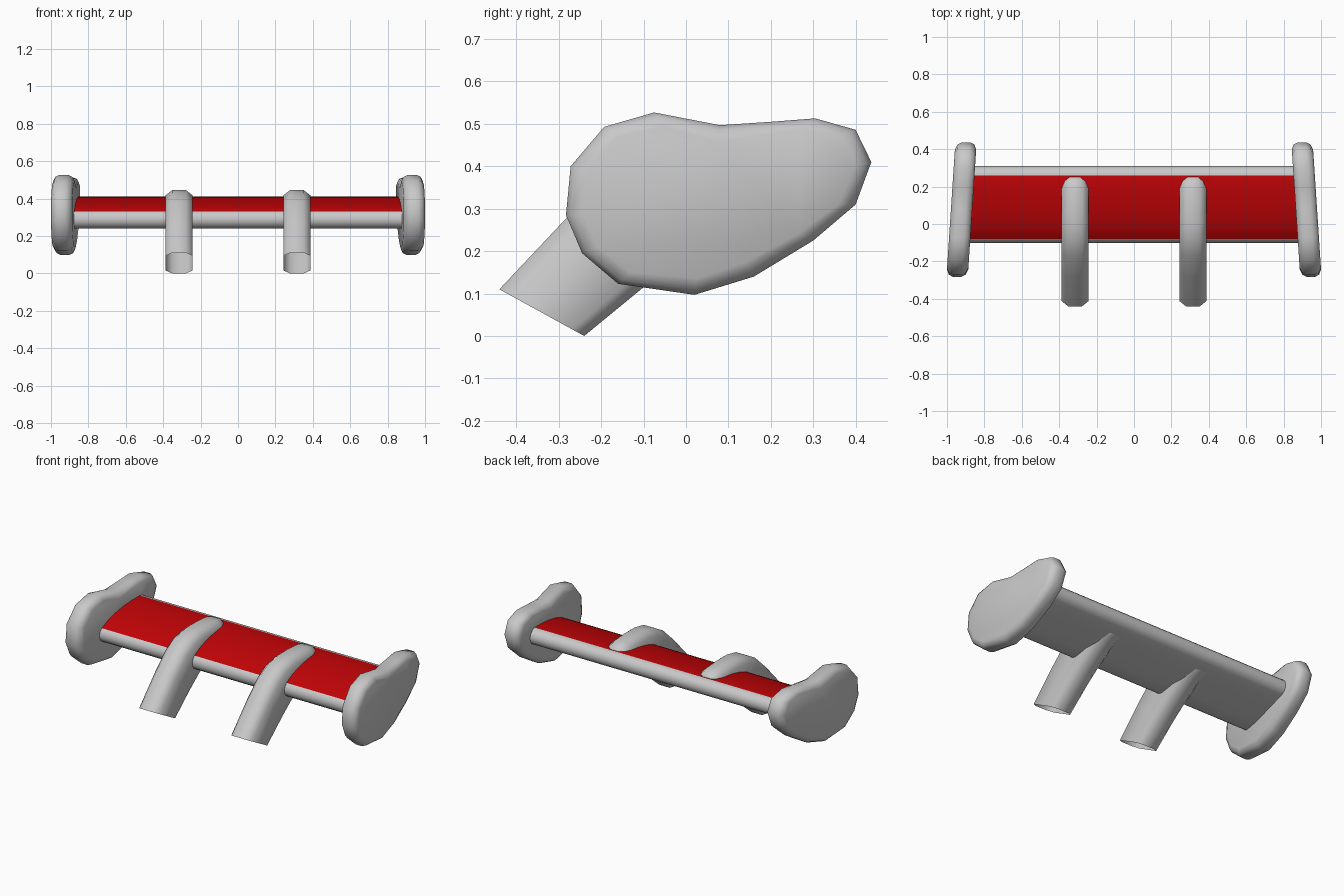
import bpy, bmesh, math
from mathutils import Vector

if "Cube" in bpy.data.objects:
    bpy.data.objects.remove(bpy.data.objects["Cube"], do_unlink=True)


def material(name, color):
    mat = bpy.data.materials.new(name)
    mat.use_nodes = True
    mat.diffuse_color = color
    mat.node_tree.nodes["Principled BSDF"].inputs["Base Color"].default_value = color
    return mat


GREY = material("light grey", (0.58, 0.58, 0.58, 1))
RED = material("deep red", (0.52, 0.001, 0.002, 1))


def finish(bm, name, mats, angle):
    bmesh.ops.recalc_face_normals(bm, faces=bm.faces)
    mesh = bpy.data.meshes.new(name)
    bm.to_mesh(mesh)
    bm.free()
    for mat in mats:
        mesh.materials.append(mat)
    obj = bpy.data.objects.new(name, mesh)
    bpy.context.collection.objects.link(obj)
    bpy.ops.object.select_all(action='DESELECT')
    obj.select_set(True)
    bpy.context.view_layer.objects.active = obj
    bpy.ops.object.shade_smooth_by_angle(angle=math.radians(angle))


def loft(bm, sections, cap_start=True):
    """Skin a list of closed sections; the first end may stay open."""
    rings = [[bm.verts.new(p) for p in s] for s in sections]
    for a, b in zip(rings, rings[1:]):
        for i in range(len(a)):
            j = (i + 1) % len(a)
            bm.faces.new((a[i], a[j], b[j], b[i]))
    if cap_start:
        bm.faces.new(rings[0])
    bm.faces.new(rings[-1])


# Wing blade: slab rising to the rear with round edges, red upper skin
def arc(cy, cz, start, end, steps=6, r=.05):
    angles = [math.radians(start + (end - start) * i / steps) for i in range(steps + 1)]
    return [(cy + r * math.cos(a), cz + r * math.sin(a)) for a in angles]


upper = [(-.03, .358), (.03, .379), (.1, .395), (.18, .406)]
lower = [(.18, .288), (.1, .268), (.02, .25)]
profile = upper + arc(.26, .36, 90, -75) + lower + arc(-.051, .29, -90, -235)
bm = bmesh.new()
loft(bm, [[(x, y, z) for y, z in profile] for x in (-.91, .91)])
for f in bm.faces:
    c = f.calc_center_median()
    if len(f.verts) == 4 and c.z > .33 and -.08 < c.y < .26:
        f.material_index = 1
finish(bm, "wing_blade", [GREY, RED], 50)

# Struts: open chamfered tubes that curve up and wrap around the blade
stations = [  # upper edge (y, z), lower edge (y, z), width factor
    ((-.44, .11), (-.24, .0), 1),
    ((-.28, .28), (-.10, .115), 1),
    ((-.17, .382), (-.02, .175), 1),
    ((-.09, .427), (.05, .22), 1),
    ((.0, .445), (.11, .255), 1),
    ((.1, .445), (.16, .277), 1),
    ((.18, .44), (.2, .292), 1),
    ((.23, .43), (.235, .305), .9),
    ((.257, .405), (.25, .33), .7)]


def strut_section(cx, top, low, width):
    t, b = Vector((0, *top)), Vector((0, *low))
    cut = (b - t).normalized() * .033
    w, n = .073 * width, .037 * width
    half = [(n, t), (w, t + cut), (w, b - cut), (n, b)]
    right = [p + Vector((cx + x, 0, 0)) for x, p in half]
    left = [p + Vector((cx - x, 0, 0)) for x, p in reversed(half)]
    return right + left


for side, label in ((1, "left"), (-1, "right")):
    bm = bmesh.new()
    loft(bm, [strut_section(side * .315, *s) for s in stations], cap_start=False)
    finish(bm, label + "_strut", [GREY], 55)

# End plates: bean-shaped slabs with rounded rims, toed in to the rear
outline = [(-.283, .285), (-.272, .4), (-.193, .493), (-.075, .527), (.08, .497),
           (.2, .505), (.305, .513), (.4, .486), (.437, .41), (.4, .31),
           (.3, .225), (.16, .14), (.02, .097), (-.16, .123), (-.245, .195)]
rim = [(-.057, .04), (-.045, .012), (-.022, 0), (.022, 0), (.045, .012), (.057, .04)]
centre = Vector((.06, .32))


def plate_ring(side, offset, inset):
    ring = []
    for p in outline:
        ray = centre - Vector(p)
        y, z = Vector(p) + ray.normalized() * inset
        ring.append((side * (.927 + offset - .066 * y), y, z))
    return ring


for side, label in ((1, "left"), (-1, "right")):
    bm = bmesh.new()
    loft(bm, [plate_ring(side, t, inset) for t, inset in rim])
    finish(bm, label + "_end_plate", [GREY], 60)
